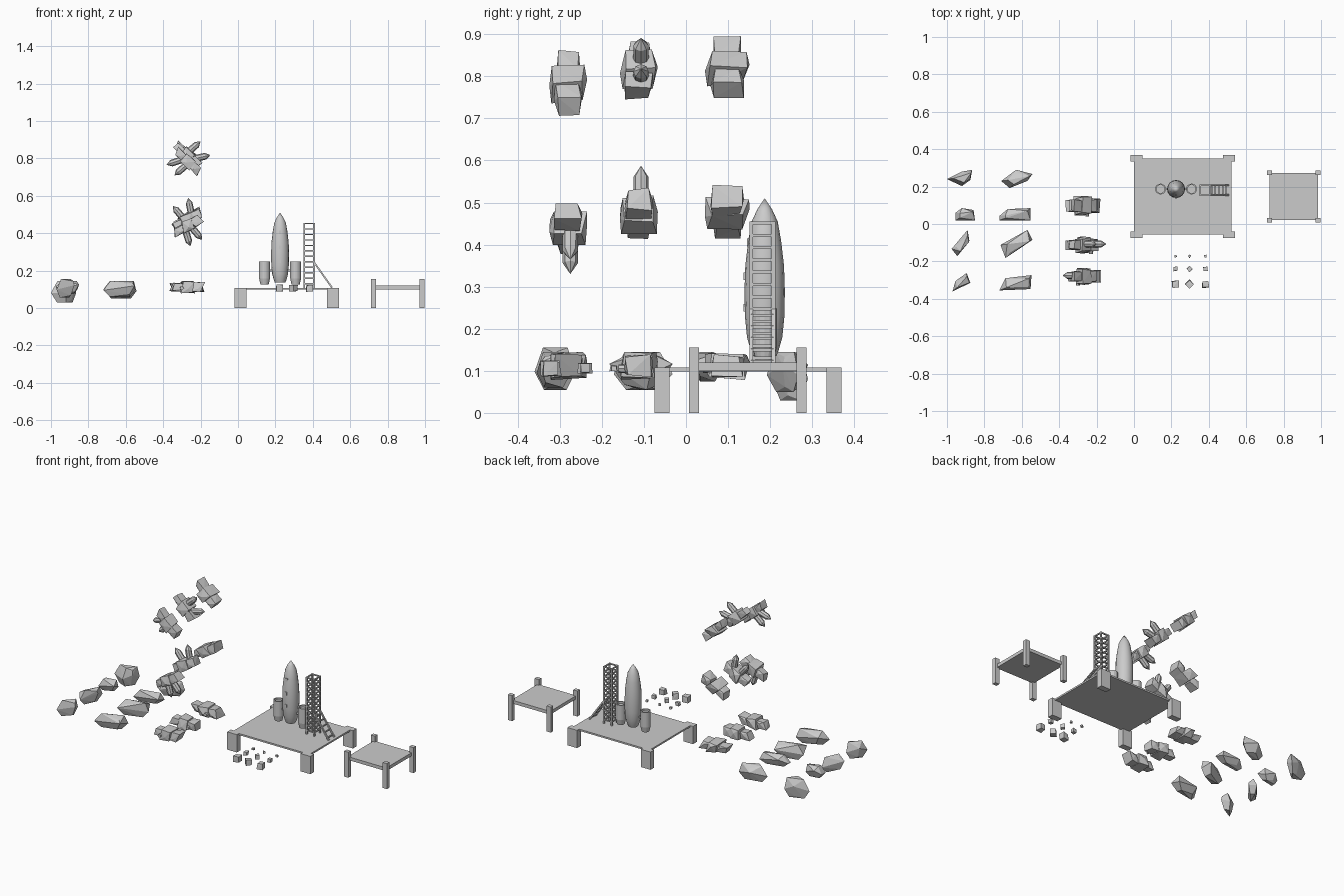
import bpy, bmesh, math, random
from mathutils import Vector, Matrix

if "Cube" in bpy.data.objects:
    bpy.data.objects.remove(bpy.data.objects["Cube"])

random.seed(4)


def finish(bm, name):
    bmesh.ops.recalc_face_normals(bm, faces=bm.faces)
    me = bpy.data.meshes.new(name)
    bm.to_mesh(me)
    bm.free()
    ob = bpy.data.objects.new(name, me)
    bpy.context.collection.objects.link(ob)
    return ob


def add_box(bm, lo, hi):
    lo, hi = Vector(lo), Vector(hi)
    s = hi - lo
    bmesh.ops.create_cube(bm, size=1, matrix=Matrix.Translation((lo + hi) / 2) @ Matrix.Diagonal((*s, 1)))


def box(name, lo, hi):
    bm = bmesh.new()
    add_box(bm, lo, hi)
    return finish(bm, name)


def bar(bm, a, b, t):
    a, b = Vector(a), Vector(b)
    d = b - a
    m = Matrix.Translation((a + b) / 2) @ d.to_track_quat('Z', 'Y').to_matrix().to_4x4()
    bmesh.ops.create_cube(bm, size=1, matrix=m @ Matrix.Diagonal((t, t, d.length, 1)))


def lathe(bm, profile, n, m):
    rings = []
    for r, z in profile:
        if r == 0:
            rings.append([bm.verts.new(m @ Vector((0, 0, z)))])
        else:
            rings.append([bm.verts.new(m @ Vector((r * math.cos(2 * math.pi * i / n),
                                                   r * math.sin(2 * math.pi * i / n), z))) for i in range(n)])
    for a, b in zip(rings, rings[1:]):
        for i in range(n):
            vs = [a[i % len(a)], a[(i + 1) % len(a)], b[(i + 1) % len(b)], b[i % len(b)]]
            bm.faces.new(list(dict.fromkeys(vs)))


def add_hull(bm, pts):
    vs = [bm.verts.new(p) for p in pts]
    res = bmesh.ops.convex_hull(bm, input=vs)
    junk = {g for g in res['geom_interior'] + res['geom_unused'] if isinstance(g, bmesh.types.BMVert)}
    bmesh.ops.delete(bm, geom=list(junk), context='VERTS')


# Tables: thin deck and four corner posts
def table(name, x0, x1, y0, y1, leg_x, leg_y, leg_h, z0, z1, inset):
    box(name + "_deck", (x0 + inset, y0 + inset, z0), (x1 - inset, y1 - inset, z1))
    for i, x in enumerate((x0, x1 - leg_x)):
        for j, y in enumerate((y0, y1 - leg_y)):
            box(f"{name}_leg_{i}{j}", (x, y, 0), (x + leg_x, y + leg_y, leg_h))


table("launch_platform", -0.02, 0.54, -0.075, 0.37, 0.065, 0.036, 0.108, 0.098, 0.108, 0.02)
table("side_table", 0.71, 0.998, 0.007, 0.287, 0.028, 0.024, 0.155, 0.10, 0.12, 0.014)

# Rocket hull with small front and side ports
bm = bmesh.new()
lathe(bm, [(0, .51), (.018, .483), (.031, .455), (.039, .41), (.046, .35), (.048, .29), (.047, .23),
           (.042, .18), (.033, .148), (.028, .135), (0, .135)], 16, Matrix.Translation((.225, .187, 0)))
rocket = finish(bm, "rocket_body")
bm = bmesh.new()
for z, y in ((.405, .149), (.325, .141), (.25, .141)):
    add_box(bm, (.219, y - .004, z - .009), (.231, y + .02, z + .009))
finish(bm, "rocket_ports")

# Boosters with recessed tops
for side, x in (("left", .142), ("right", .308)):
    bm = bmesh.new()
    lathe(bm, [(0, .236), (.022, .236), (.022, .248), (.029, .248), (.029, .158), (.022, .125), (0, .125)],
          16, Matrix.Translation((x, .187, 0)))
    finish(bm, side + "_booster")
    bm = bmesh.new()
    bar(bm, (x, .187, .2), (.225, .187, .2), .012)
    finish(bm, side + "_booster_link")

# Lattice tower
bm = bmesh.new()
X, Y = (.354, .406), (.155, .208)
for x in X:
    for y in Y:
        bar(bm, (x, y, .105), (x, y, .455), .009)
for k in range(12):
    z = .13 + k * .0292
    for x in X:
        bar(bm, (x, Y[0], z), (x, Y[1], z), .007)
    for y in Y:
        bar(bm, (X[0], y, z), (X[1], y, z), .007)
finish(bm, "tower")

# Sloping ladder brace
bm = bmesh.new()
for y in Y:
    bar(bm, (.406, y, .245), (.503, y, .108), .009)
for k in range(5):
    t = (k + .5) / 5
    p = (.406 + .097 * t, .245 - .137 * t)
    bar(bm, (p[0], Y[0], p[1]), (p[0], Y[1], p[1]), .007)
finish(bm, "tower_brace")

# Small pebbles in a grid
for i, x in enumerate((.222, .297, .382)):
    for j, (y, s) in enumerate(((-.172, .007), (-.24, .012), (-.322, .019))):
        bm = bmesh.new()
        pts = [Vector((sx, sy, sz)) * s * random.uniform(.75, 1.05)
               for sx in (-1, 1) for sy in (-1, 1) for sz in (-1, 1)]
        rot = Matrix.Rotation(.75 if i == 1 else .1, 3, 'Z')
        add_hull(bm, [rot @ p + Vector((x, y, .106)) for p in pts])
        finish(bm, f"pebble_{i}{j}")

# Large rocks: plan outline, narrowed above and below
rocks = [
    ([(-1, .24), (-.92, .28), (-.865, .29), (-.875, .235), (-.92, .203)], .03, .145),
    ([(-.955, .06), (-.92, .085), (-.858, .075), (-.85, .02), (-.955, .02)], .075, .145),
    ([(-.89, -.032), (-.88, -.09), (-.945, -.172), (-.975, -.133)], .055, .145),
    ([(-.97, -.36), (-.955, -.305), (-.895, -.262), (-.875, -.315)], .055, .155),
    ([(-.71, .23), (-.63, .29), (-.543, .267), (-.57, .23), (-.665, .192)], .05, .145),
    ([(-.72, .043), (-.675, .08), (-.553, .085), (-.553, .02), (-.72, .02)], .075, .142),
    ([(-.714, -.112), (-.57, -.032), (-.543, -.085), (-.687, -.182)], .055, .145),
    ([(-.72, -.355), (-.687, -.29), (-.548, -.273), (-.553, -.348)], .06, .145),
]
for k, (o, z0, z1) in enumerate(rocks):
    cx, cy = (sum(p[i] for p in o) / len(o) for i in (0, 1))
    mid = z0 + (z1 - z0) * .55
    pts = []
    for i, (x, y) in enumerate(o):
        pts.append((x, y, mid + (.012 if i % 2 else -.012)))
        pts.append((cx + (x - cx) * .62, cy + (y - cy) * .55, z0 + .012 * (i % 2)))
        pts.append((cx + (x - cx) * .7 + .01, cy + (y - cy) * .6, z1 - .012 * (i % 2)))
    bm = bmesh.new()
    add_hull(bm, pts)
    finish(bm, f"rock_{k}")


# Floating chunks: overlapping lumps, some with pointed spikes
def chunk(name, centre, tilt, yw, spikes):
    m = Matrix.Translation(centre) @ Matrix.Rotation(tilt, 4, 'Y')
    bm = bmesh.new()
    for off, l, w, h in ((-.05, .036, .62, .024), (0, .036, 1, .034), (.052, .033, .75, .028)):
        sk = random.uniform(-.012, .012)
        pts = [m @ Vector((off + sx * l * random.uniform(.7, 1) + sk * sz,
                           sy * yw * w * random.uniform(.65, 1), sz * h * random.uniform(.7, 1)))
               for sx in (-1, 1) for sy in (-1, 1) for sz in (-1, 1)]
        pts += [m @ Vector((off, s * yw * w, .01 * s)) for s in (-1, 1)]
        add_hull(bm, pts)
    for x, sgn, lean in spikes:
        sm = m @ Matrix.Translation((x, .005, 0)) @ Matrix.Rotation(lean + (math.pi if sgn < 0 else 0), 4, 'Y')
        lathe(bm, [(0, .105), (.018, .078), (.019, .0), (0, 0)], 8, sm)
    finish(bm, name)


for r, (z, tilt) in enumerate(((.112, 0), (.455, -.5), (.8, .75))):
    a = -.2 if r == 1 else .1
    chunk(f"chunk_back_{r}", (-.272, .098, z + (.02 if r else 0)), tilt, .053, [])
    chunk(f"chunk_middle_{r}", (-.272, -.112, z + (.015 if r else 0)), tilt, .045,
          [(-.01, 1, a), (.03, 1, a + .5)] if r else [])
    chunk(f"chunk_front_{r}", (-.268, -.28, z - (.015 if r else 0)), tilt, .045,
          [(.01, -1, a), (-.02, -1, a + .4)] if r else [])

# Small thruster stubs on the low chunks
for k, (x, y) in enumerate(((-.3, -.31), (-.23, -.14), (-.25, .06))):
    bm = bmesh.new()
    lathe(bm, [(0, .02), (.01, .02), (.012, -.02), (0, -.02)], 8,
          Matrix.Translation((x, y, .105)) @ Matrix.Rotation(math.pi / 2, 4, 'X'))
    finish(bm, f"chunk_stub_{k}")

bpy.ops.object.select_all(action='DESELECT')
rocket.select_set(True)
bpy.context.view_layer.objects.active = rocket
bpy.ops.object.shade_smooth_by_angle(angle=math.radians(30))
